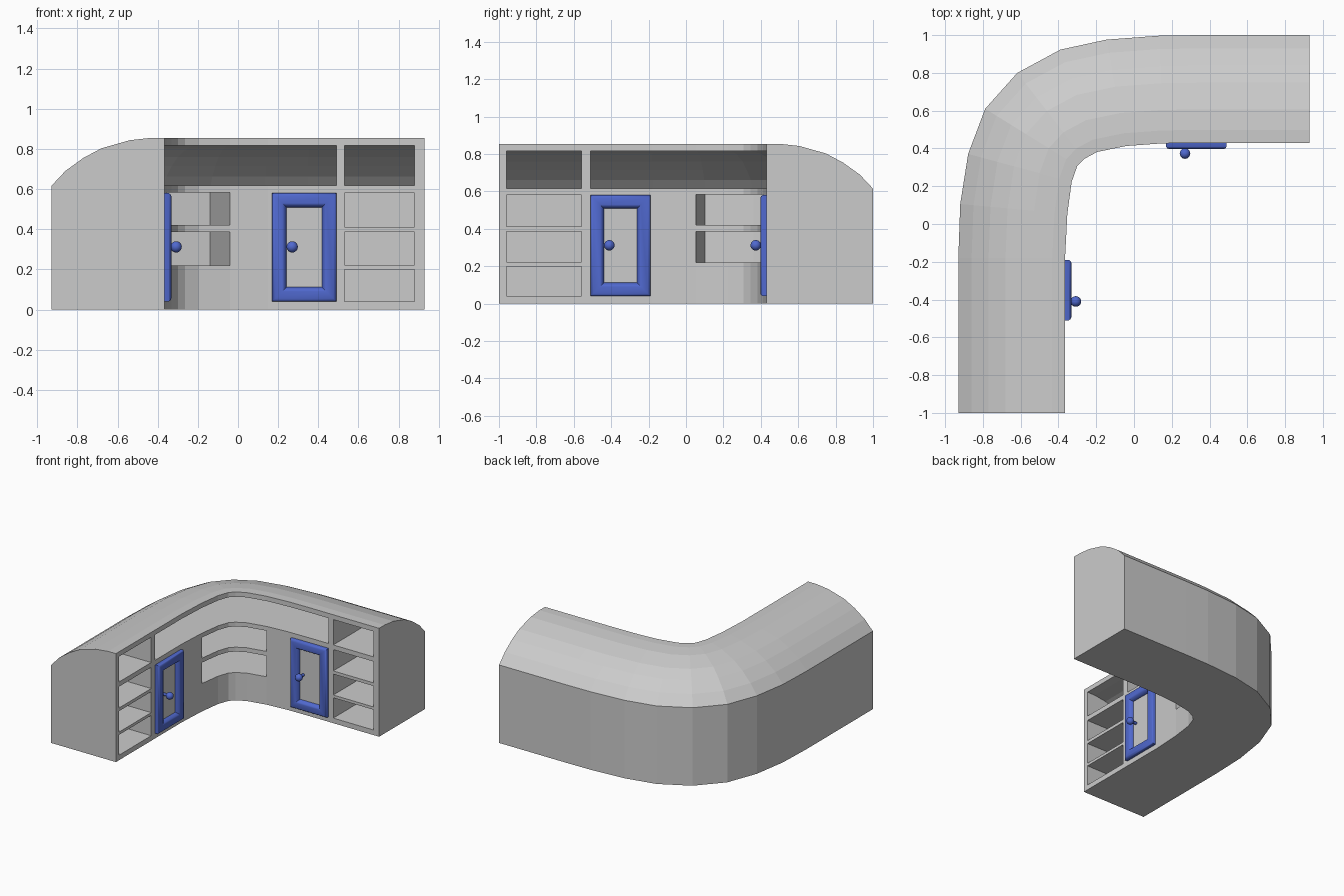
import bpy, bmesh, math
from mathutils import Matrix, Vector

if "Cube" in bpy.data.objects:
    bpy.data.objects.remove(bpy.data.objects["Cube"])

# Stations around the bend: (inner x, inner y, outer x, outer y)
BEND = [(-.365, -.18, -.93, -.18), (-.353, .053, -.92, .106), (-.33, .223, -.878, .371),
        (-.30, .308, -.788, .61), (-.263, .345, -.618, .80), (-.194, .382, -.39, .923),
        (-.04, .413, -.146, .976), (.15, .427, .135, .997), (.35, .43, .35, 1.0)]


def left(y):
    return (-.365, y, -.93, y)


def right(x):
    return (x, .43, x, 1.0)


def sweep(bm, stations, profile):
    """Closed profile (depth fraction, z) carried along the stations, with caps."""
    rings = [[bm.verts.new((ix + (ox - ix) * d, iy + (oy - iy) * d, z)) for d, z in profile]
             for ix, iy, ox, oy in stations]
    n = len(profile)
    for a, b in zip(rings, rings[1:]):
        for i in range(n):
            j = (i + 1) % n
            bm.faces.new((a[i], a[j], b[j], b[i]))
    bm.faces.new(rings[0])
    bm.faces.new(rings[-1])


def finish(bm, name, matrix=None):
    bmesh.ops.recalc_face_normals(bm, faces=bm.faces)
    me = bpy.data.meshes.new(name)
    bm.to_mesh(me)
    bm.free()
    ob = bpy.data.objects.new(name, me)
    bpy.context.collection.objects.link(ob)
    if matrix:
        ob.matrix_world = matrix
    return ob


def activate(ob):
    bpy.ops.object.select_all(action='DESELECT')
    ob.select_set(True)
    bpy.context.view_layer.objects.active = ob


# Cabinet body: curved counter with a rounded top
bm = bmesh.new()
sweep(bm, [left(-1)] + BEND + [right(.93)],
      [(0, 0), (1, 0), (1, .615), (.876, .69), (.717, .755), (.558, .803),
       (.31, .843), (.12, .855), (0, .855)])
body = finish(bm, "cabinet_body")

# Openings: side shelves, corner shelves and the upper niche under the roof
bm = bmesh.new()
attic = [(-.03, .617), (.91, .617), (.83, .662), (.69, .715), (.54, .76),
         (.30, .802), (.12, .817), (-.03, .817)]


def box(z0, z1):
    return [(-.03, z0), (.93, z0), (.93, z1), (-.03, z1)]


sides = ([left(-.96), left(-.56)], [right(.53), right(.88)])
for ends in sides:
    for z0, z1 in ((.04, .2), (.222, .387), (.412, .58)):
        sweep(bm, ends, box(z0, z1))
    sweep(bm, ends, attic)
for z0, z1 in ((.22, .385), (.42, .583)):
    sweep(bm, BEND[1:7], box(z0, z1))
sweep(bm, [left(-.51)] + BEND + [right(.49)], attic)
cutter = finish(bm, "opening_cutter")
cutter.hide_render = True

mod = body.modifiers.new("openings", 'BOOLEAN')
mod.operation = 'DIFFERENCE'
mod.solver = 'EXACT'
mod.object = cutter
activate(body)
bpy.ops.object.modifier_apply(modifier=mod.name)
bpy.data.objects.remove(cutter)

# Doors: moulded blue frames with knobs
blue = bpy.data.materials.new("blue")
blue.diffuse_color = (.08, .14, .62, 1)
blue.use_nodes = True
blue.node_tree.nodes["Principled BSDF"].inputs["Base Color"].default_value = blue.diffuse_color
W, Z0, Z1 = .32, .04, .58
MOULD = [(0, -.012), (0, .02), (.006, .029), (.015, .033), (.05, .033),
         (.06, .028), (.072, .006), (.072, -.012)]


def door(side, matrix):
    # mitred rectangular frame
    bm = bmesh.new()
    rings = [[bm.verts.new(p) for p in ((i, -h, Z0 + i), (W - i, -h, Z0 + i),
                                        (W - i, -h, Z1 - i), (i, -h, Z1 - i))]
             for i, h in MOULD]
    for k, a in enumerate(rings):
        b = rings[(k + 1) % len(rings)]
        for i in range(4):
            j = (i + 1) % 4
            bm.faces.new((a[i], a[j], b[j], b[i]))
    frame = finish(bm, side + "_door_frame", matrix)
    # round knob on a short stem
    bm = bmesh.new()
    bmesh.ops.create_uvsphere(bm, u_segments=20, v_segments=12, radius=.028,
                              matrix=Matrix.Translation((.1, -.057, .312)))
    bmesh.ops.create_cone(bm, cap_ends=True, segments=16, radius1=.011, radius2=.011, depth=.06,
                          matrix=Matrix.Translation((.1, -.02, .312)) @ Matrix.Rotation(math.pi / 2, 4, 'X'))
    knob = finish(bm, side + "_door_knob", matrix)
    for ob in (frame, knob):
        ob.data.materials.append(blue)
        activate(ob)
        bpy.ops.object.shade_smooth_by_angle(angle=math.radians(35))


door("right", Matrix.Translation((.17, .43, 0)))
door("left", Matrix.Translation((-.365, -.51, 0)) @ Matrix.Rotation(math.pi / 2, 4, 'Z'))
